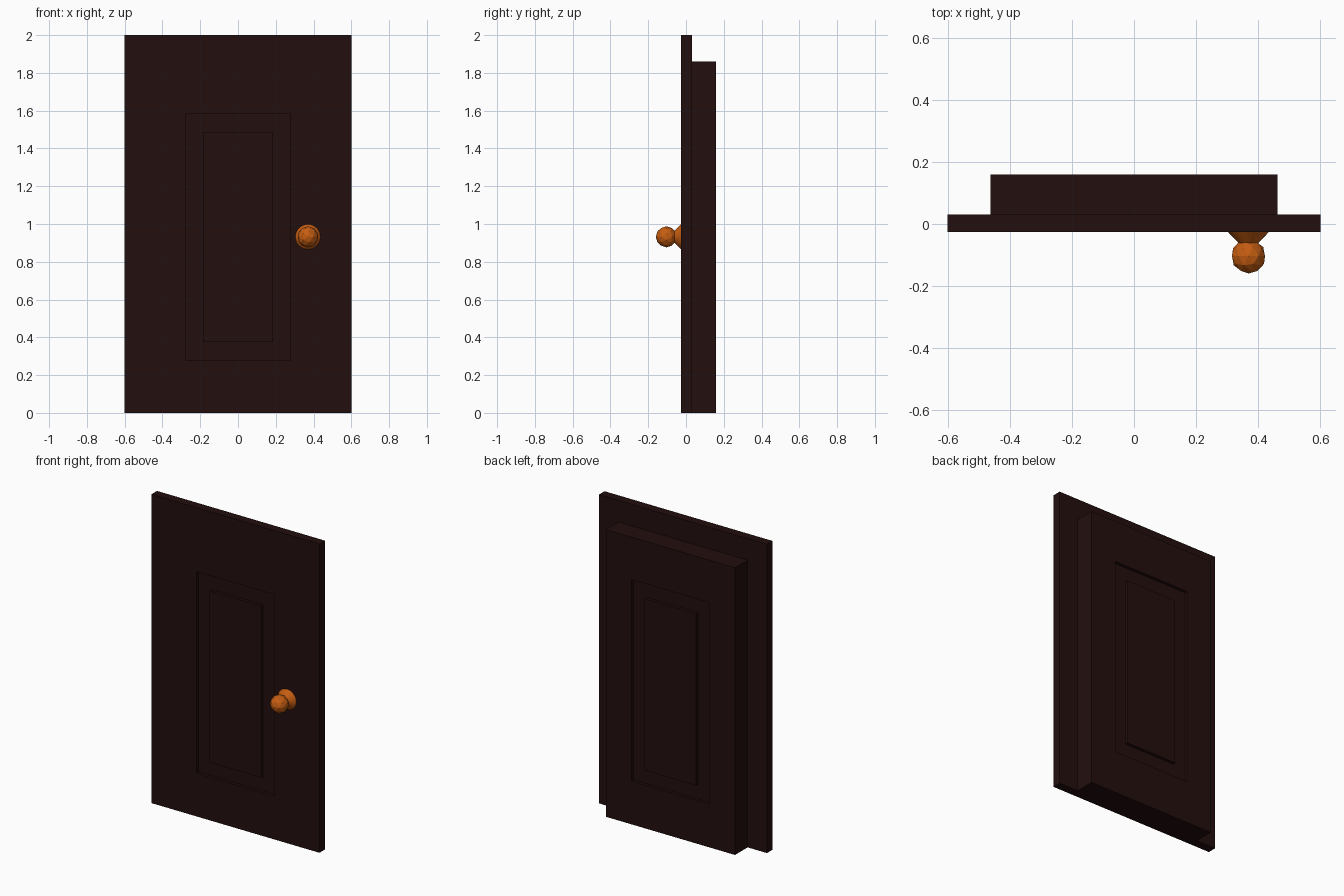
import bpy, bmesh, math
from mathutils import Matrix

cube = bpy.data.objects.get("Cube")
if cube:
    bpy.data.objects.remove(cube, do_unlink=True)


def material(name, rgb):
    m = bpy.data.materials.new(name)
    m.use_nodes = True
    m.diffuse_color = (*rgb, 1)
    m.node_tree.nodes["Principled BSDF"].inputs["Base Color"].default_value = (*rgb, 1)
    return m


wood = material("dark wood", (0.0165, 0.0045, 0.0043))
copper = material("orange copper", (0.56, 0.11, 0.006))


def finish(name, bm, mat):
    bmesh.ops.recalc_face_normals(bm, faces=bm.faces)
    mesh = bpy.data.meshes.new(name)
    bm.to_mesh(mesh)
    bm.free()
    mesh.materials.append(mat)
    obj = bpy.data.objects.new(name, mesh)
    bpy.context.collection.objects.link(obj)
    return obj


def panelled_slab(name, half_width, height, y_plain, y_face):
    """Box whose y_face side carries a recessed frame around a raised panel."""
    groove = y_face - math.copysign(0.02, y_face - y_plain)
    rings = [
        (half_width, 0, height, y_plain),
        (half_width, 0, height, y_face),
        (0.278, 0.28, 1.585, y_face),
        (0.278, 0.28, 1.585, groove),
        (0.185, 0.375, 1.487, groove),
        (0.185, 0.375, 1.487, y_face),
    ]
    bm = bmesh.new()
    loops = [[bm.verts.new(p) for p in ((-w, y, a), (w, y, a), (w, y, b), (-w, y, b))]
             for w, a, b, y in rings]
    for l0, l1 in zip(loops, loops[1:]):
        for i in range(4):
            j = (i + 1) % 4
            bm.faces.new((l0[i], l0[j], l1[j], l1[i]))
    bm.faces.new(loops[0])
    bm.faces.new(loops[-1])
    return finish(name, bm, wood)


# Door: wide front slab and narrower, shorter back slab
panelled_slab("front_slab", 0.602, 2.0, 0.031, -0.026)
panelled_slab("back_slab", 0.463, 1.86, 0.031, 0.16)

# Knob: flared base tapering into a faceted ball, both pointing forwards
forward = Matrix.Rotation(math.radians(90), 4, 'X')
bm = bmesh.new()
bmesh.ops.create_cone(bm, cap_ends=True, segments=32, radius1=0.066, radius2=0.022,
                      depth=0.045,
                      matrix=Matrix.Translation((0.37, -0.0485, 0.932)) @ forward)
finish("knob_base", bm, copper)

bm = bmesh.new()
bmesh.ops.create_icosphere(bm, subdivisions=2, radius=0.056,
                           matrix=Matrix.Translation((0.37, -0.104, 0.932)) @ forward)
finish("knob_ball", bm, copper)
